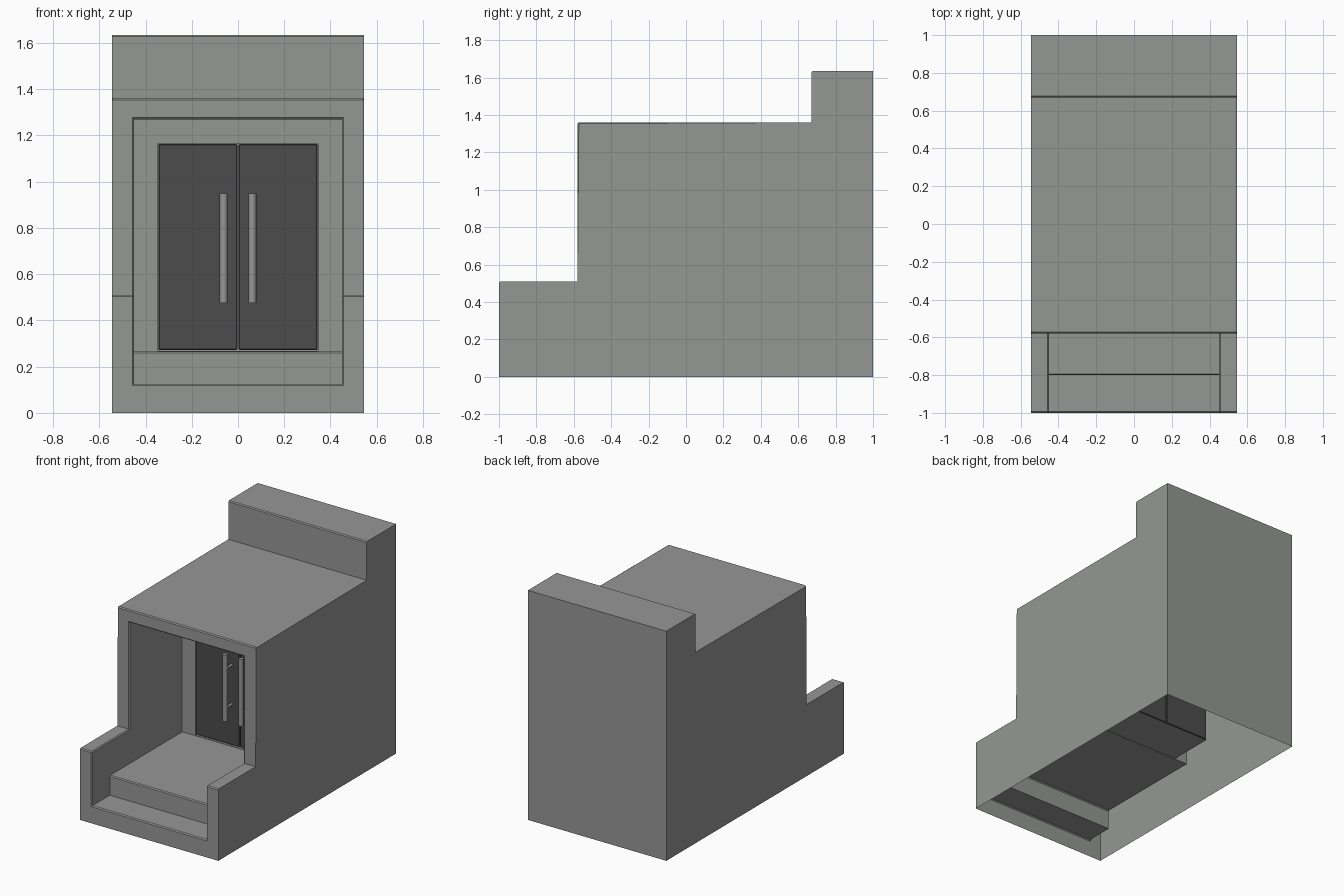
import bpy, bmesh, math
from mathutils import Matrix, Vector

if "Cube" in bpy.data.objects:
    bpy.data.objects.remove(bpy.data.objects["Cube"])


def material(name, rgb):
    m = bpy.data.materials.new(name)
    m.diffuse_color = (*rgb, 1)
    m.use_nodes = True
    m.node_tree.nodes["Principled BSDF"].inputs["Base Color"].default_value = m.diffuse_color
    return m


GREY = material("stone grey", (0.30, 0.31, 0.30))
DARK = material("dark door", (0.072, 0.072, 0.072))


def finish(name, bm, mat):
    bmesh.ops.recalc_face_normals(bm, faces=bm.faces)
    me = bpy.data.meshes.new(name)
    bm.to_mesh(me)
    bm.free()
    me.materials.append(mat)
    ob = bpy.data.objects.new(name, me)
    bpy.context.collection.objects.link(ob)
    return ob


def prism(name, profile, half, mat):
    """Extrude a (y, z) profile from x = -half to x = +half."""
    bm = bmesh.new()
    f = bm.faces.new([bm.verts.new((-half, y, z)) for y, z in profile])
    r = bmesh.ops.extrude_face_region(bm, geom=[f])
    vs = [v for v in r["geom"] if isinstance(v, bmesh.types.BMVert)]
    bmesh.ops.translate(bm, verts=vs, vec=(2 * half, 0, 0))
    return finish(name, bm, mat)


# Main shell: stepped side profile with the porch and door niche cut out
shell = prism("entrance_shell", [(-1, 0), (-1, .51), (-.58, .51), (-.58, 1.36), (.67, 1.36),
                                 (.67, 1.635), (1, 1.635), (1, 0)], .545, GREY)
porch = prism("porch_cutter", [(-1.2, .125), (-.8, .125), (-.8, .265), (.015, .265),
                               (.015, 1.27), (-1.2, 1.27)], .45, GREY)
niche = prism("niche_cutter", [(-.1, .268), (.34, .268), (.34, 1.165), (-.1, 1.165)], .346, GREY)
for cutter in (porch, niche):
    mod = shell.modifiers.new("cut", "BOOLEAN")
    mod.operation = "DIFFERENCE"
    mod.object = cutter
    mod.solver = "EXACT"
bpy.context.view_layer.update()
cut_mesh = bpy.data.meshes.new_from_object(shell.evaluated_get(bpy.context.evaluated_depsgraph_get()))
shell.modifiers.clear()
shell.data = cut_mesh
for cutter in (porch, niche):
    bpy.data.objects.remove(cutter)


def is_trim(e):
    """Convex edges that carry a small bevel: porch rim, step, roof edges."""
    if len(e.link_faces) != 2 or e.calc_face_angle_signed(0) < .5:
        return False
    m = (e.verts[0].co + e.verts[1].co) / 2
    if m.z < .05 or m.y > .95:
        return False
    if abs(m.x) > .54 and (m.z < .55 or m.z > 1.37 or m.y > .6):
        return False
    return m.y < -.05 or m.z > 1.3


bm = bmesh.new()
bm.from_mesh(shell.data)
bmesh.ops.bevel(bm, geom=[e for e in bm.edges if is_trim(e)], offset=.007,
                segments=1, profile=.5, affect="EDGES")
# Underside is open, and the doors close the niche
gone = [f for f in bm.faces
        if f.calc_center_median().z < .001
        or (abs(f.normal.y) > .9 and abs(f.calc_center_median().y - .34) < .01)]
bmesh.ops.delete(bm, geom=gone, context="FACES")
bm.to_mesh(shell.data)
bm.free()

# Double doors with bar handles
for side, s in (("left", -1), ("right", 1)):
    bm = bmesh.new()
    bmesh.ops.create_cube(bm, size=1, matrix=Matrix.Translation((s * .1735, .181, .7175))
                          @ Matrix.Diagonal((.341, .322, .891, 1)))
    bmesh.ops.bevel(bm, geom=list(bm.edges), offset=.004, segments=1, affect="EDGES")
    finish(side + "_door", bm, DARK)

    bm = bmesh.new()
    bmesh.ops.create_cone(bm, cap_ends=True, segments=24, radius1=.017, radius2=.017, depth=.475,
                          matrix=Matrix.Translation((s * .062, -.055, .7125)))
    for z in (.565, .845):
        bmesh.ops.create_cone(bm, cap_ends=True, segments=16, radius1=.009, radius2=.009, depth=.08,
                              matrix=Matrix.Translation((s * .062, -.015, z))
                              @ Matrix.Rotation(math.pi / 2, 4, "X"))
    handle = finish(side + "_door_handle", bm, GREY)
    bpy.ops.object.select_all(action="DESELECT")
    handle.select_set(True)
    bpy.context.view_layer.objects.active = handle
    bpy.ops.object.shade_smooth_by_angle(angle=math.radians(40))
